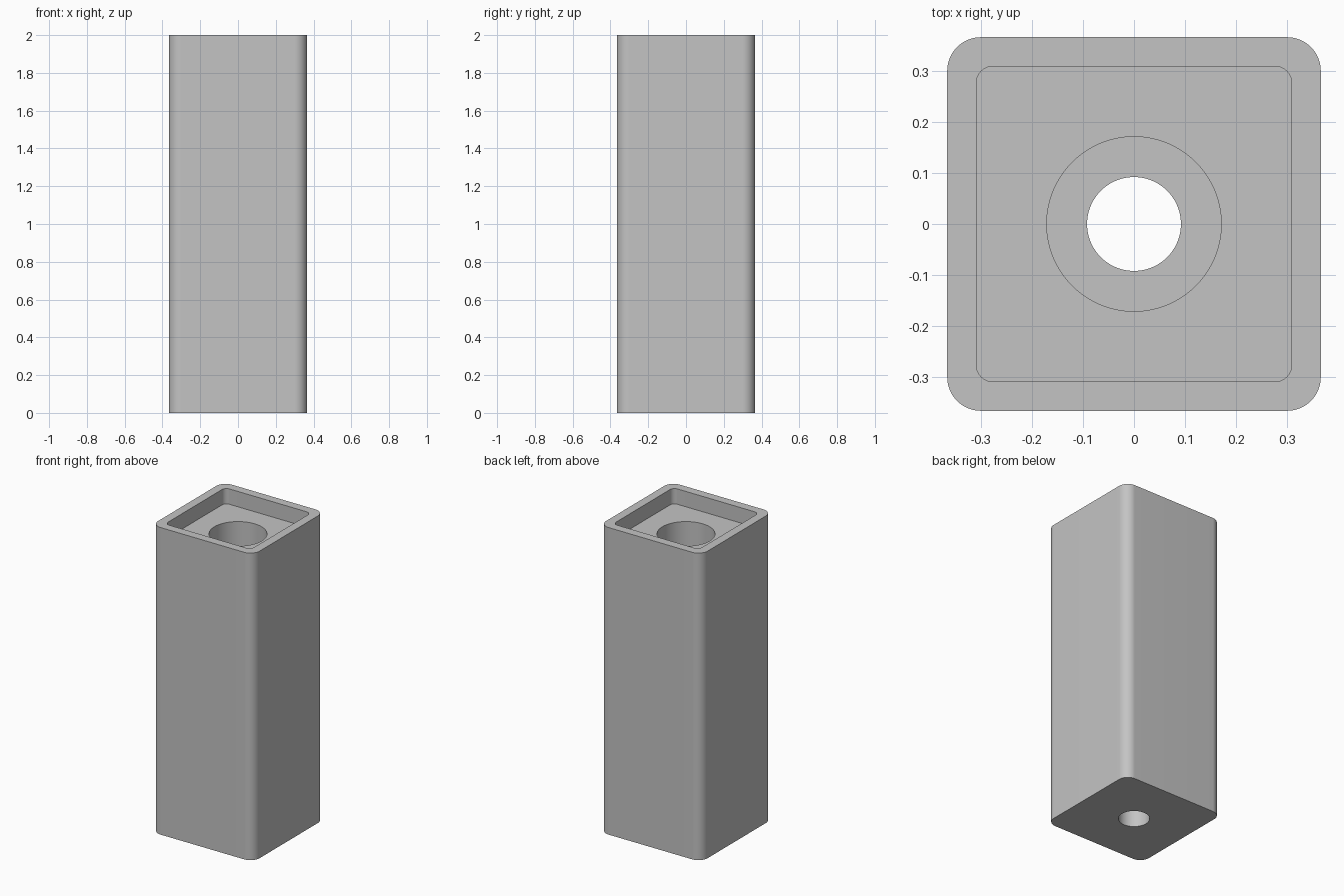
import bpy
import bmesh
from math import cos, sin, pi, radians

cube = bpy.data.objects.get("Cube")
if cube:
    bpy.data.objects.remove(cube, do_unlink=True)

CORNER_STEPS = 24  # points per quarter turn on every ring


def rounded_square(half, radius, z):
    """Ring of points around a square with rounded corners."""
    flat = half - radius
    points = []
    for quarter in range(4):
        middle = (quarter + 0.5) * pi / 2
        cx = flat if cos(middle) > 0 else -flat
        cy = flat if sin(middle) > 0 else -flat
        for i in range(CORNER_STEPS):
            a = (quarter + i / (CORNER_STEPS - 1)) * pi / 2
            points.append((cx + radius * cos(a), cy + radius * sin(a), z))
    return points


def circle(radius, z):
    """Ring with the same point count as the rounded squares."""
    count = 4 * CORNER_STEPS
    return [(radius * cos((i + 0.5) * 2 * pi / count),
             radius * sin((i + 0.5) * 2 * pi / count), z) for i in range(count)]


# Heights and sizes
height, recess_floor, bore_floor = 2.0, 1.9, 0.2
outer, recess = (0.366, 0.066), (0.309, 0.033)
wide_bore, narrow_bore = 0.171, 0.092

# Closed chain of rings: outside, rim, recess, wide bore, through hole, underside
rings = [
    rounded_square(*outer, 0),
    rounded_square(*outer, height),
    rounded_square(*recess, height),
    rounded_square(*recess, recess_floor),
    circle(wide_bore, recess_floor),
    circle(wide_bore, bore_floor),
    circle(narrow_bore, bore_floor),
    circle(narrow_bore, 0),
]

bm = bmesh.new()
loops = [[bm.verts.new(p) for p in ring] for ring in rings]
for low, high in zip(loops, loops[1:] + loops[:1]):
    for i in range(len(low)):
        j = (i + 1) % len(low)
        bm.faces.new((low[i], low[j], high[j], high[i]))
bmesh.ops.recalc_face_normals(bm, faces=bm.faces)

mesh = bpy.data.meshes.new("square_post")
bm.to_mesh(mesh)
bm.free()
post = bpy.data.objects.new("square_post", mesh)
bpy.context.collection.objects.link(post)

# Plain grey
grey = bpy.data.materials.new("plain_grey")
grey.use_nodes = True
colour = (0.55, 0.55, 0.55, 1)
grey.diffuse_color = colour
grey.node_tree.nodes["Principled BSDF"].inputs["Base Color"].default_value = colour
mesh.materials.append(grey)

# Smooth corners and bores, crisp rims
bpy.ops.object.select_all(action="DESELECT")
post.select_set(True)
bpy.context.view_layer.objects.active = post
bpy.ops.object.shade_smooth_by_angle(angle=radians(30))
